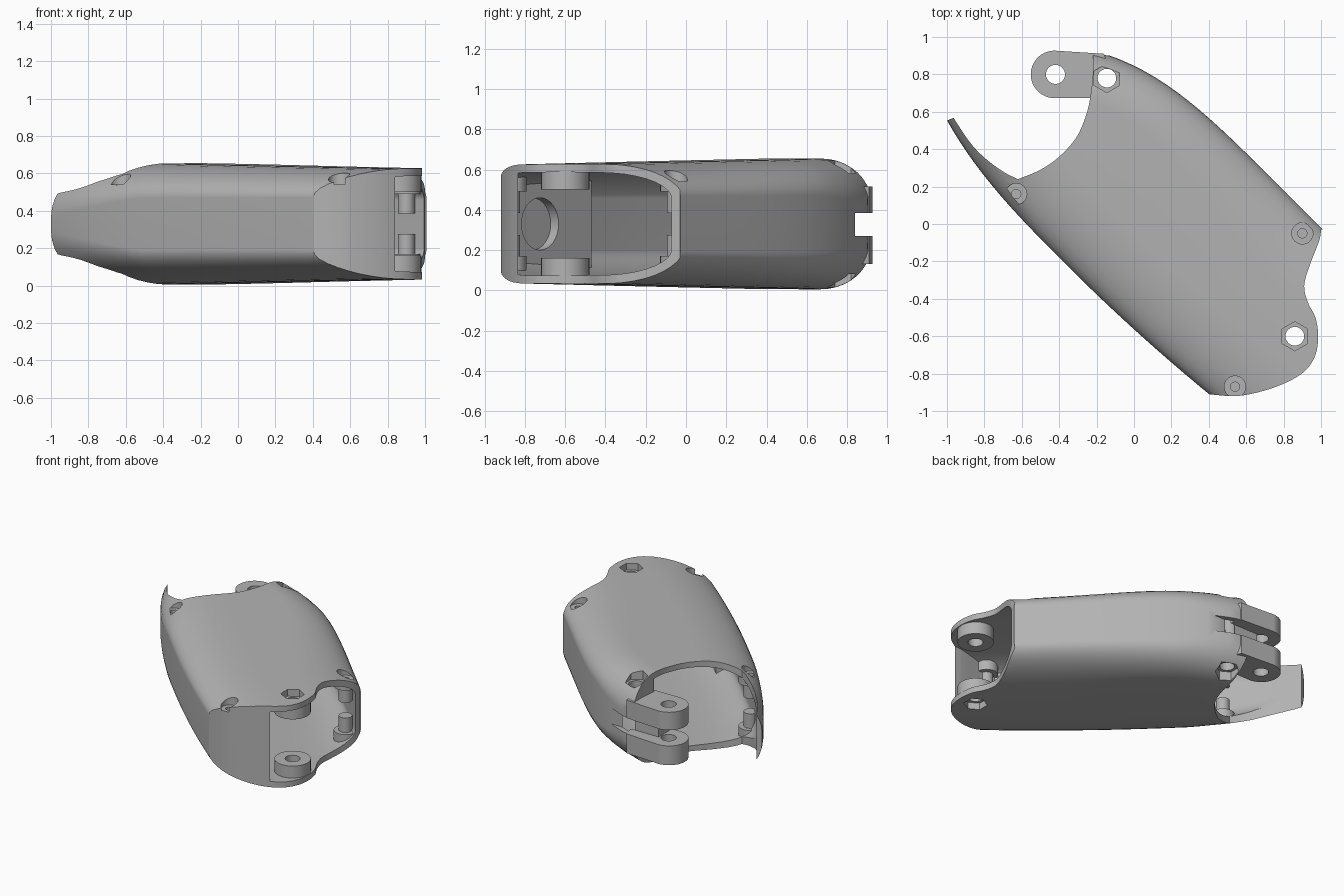
import bpy, bmesh, math
from mathutils import Matrix, Vector

cube = bpy.data.objects.get("Cube")
if cube:
    bpy.data.objects.remove(cube, do_unlink=True)

MID = 0.33          # mirror height of the whole part
R2 = math.sqrt(0.5)

grey = bpy.data.materials.new("plain grey")
grey.use_nodes = True
grey.diffuse_color = (0.45, 0.45, 0.45, 1)
grey.node_tree.nodes["Principled BSDF"].inputs["Base Color"].default_value = (0.45, 0.45, 0.45, 1)


def to_object(name, bm):
    bmesh.ops.recalc_face_normals(bm, faces=bm.faces)
    mesh = bpy.data.meshes.new(name)
    bm.to_mesh(mesh)
    bm.free()
    mesh.materials.append(grey)
    obj = bpy.data.objects.new(name, mesh)
    bpy.context.collection.objects.link(obj)
    return obj


def prism(name, points, z0, z1, matrix=None):
    bm = bmesh.new()
    face = bm.faces.new([bm.verts.new((x, y, z0)) for x, y in points])
    top = bmesh.ops.extrude_face_region(bm, geom=[face])["geom"]
    verts = [g for g in top if isinstance(g, bmesh.types.BMVert)]
    bmesh.ops.translate(bm, verts=verts, vec=(0, 0, z1 - z0))
    if matrix:
        bm.transform(matrix)
    return to_object(name, bm)


def circle(x, y, r, n=32, start=0.0, sweep=math.tau):
    steps = n if sweep == math.tau else n - 1
    return [(x + r * math.cos(start + sweep * i / steps),
             y + r * math.sin(start + sweep * i / steps)) for i in range(n)]


def rect(x0, x1, y0, y1):
    return [(x0, y0), (x1, y0), (x1, y1), (x0, y1)]


def combine(obj, other, operation):
    mod = obj.modifiers.new("combine", "BOOLEAN")
    mod.operation = operation
    mod.solver = "EXACT"
    mod.object = other
    bpy.context.view_layer.objects.active = obj
    bpy.ops.object.modifier_apply(modifier=mod.name)
    bpy.data.objects.remove(other, do_unlink=True)


def smooth_path(pts, steps=4):
    # Catmull-Rom curve through the points
    out = []
    p = [Vector(q) for q in [pts[0]] + pts + [pts[-1]]]
    for a, b, c, d in zip(p, p[1:], p[2:], p[3:]):
        for i in range(steps):
            t = i / steps
            q = b + 0.5 * t * (c - a + t * (2*a - 5*b + 4*c - d + t * (3*(b - c) + d - a)))
            out.append(tuple(q))
    return out + [pts[-1]]


def ramp(value, low, high):
    t = min(1, max(0, (value - low) / (high - low)))
    return t * t * (3 - 2 * t)


def tube(name, inset):
    # rounded section swept along the diagonal axis, slimmer at the rear
    bm = bmesh.new()
    rings = []
    stations, corner = 36, 10
    for s in range(stations + 1):
        u = -1.25 + 2.55 * s / stations
        k = u + 0.1
        left = -0.41 + (0.048 * k * k if k > 0 else -0.095 * k ** 3) + inset
        right = 0.693 - 0.065 * min(1.4, max(0, 0.5 - u)) ** 4 - inset
        high = 0.325 - 0.016 * max(0, u + 0.6) - inset
        flat = 0.14 - inset * 0.3 - 0.1 * min(1, max(0, (-0.35 - u) / 0.75))
        bend = 0.28 + 0.13 * ramp(u, -0.4, 0.7)
        angles = [math.pi / 2 * i / corner for i in range(corner + 1)]
        quarter = [(1 - math.cos(a), flat + (high - flat) * math.sin(a)) for a in angles]
        r = [(right - bend * c, w) for c, w in quarter]
        l = [(left + 0.4 * c, w) for c, w in quarter]
        loop = r + l[::-1] + [(v, -w) for v, w in l] + [(v, -w) for v, w in r[::-1]]
        rings.append([bm.verts.new(((u + v) * R2, (v - u) * R2, MID + w)) for v, w in loop])
    for a, b in zip(rings, rings[1:]):
        for i in range(len(a)):
            j = (i + 1) % len(a)
            bm.faces.new((a[i], a[j], b[j], b[i]))
    bm.faces.new(rings[0])
    bm.faces.new(rings[-1])
    return to_object(name, bm)


# Plan outline: scooped rear end and wavy front end
scoop = smooth_path([(-0.965, 0.568), (-0.88, 0.44), (-0.8, 0.355), (-0.7, 0.28), (-0.62, 0.24)])
scoop += smooth_path([(-0.62, 0.24), (-0.5, 0.29), (-0.4, 0.36), (-0.31, 0.46),
                      (-0.26, 0.57), (-0.235, 0.67), (-0.22, 0.8), (-0.22, 0.91)])[1:]
front = smooth_path([(1.0, -0.03), (0.99, -0.09), (0.94, -0.22), (0.91, -0.33), (0.93, -0.42),
                     (0.97, -0.5), (0.985, -0.6), (0.97, -0.7), (0.92, -0.78), (0.83, -0.84),
                     (0.7, -0.89), (0.55, -0.92), (0.4, -0.91)])
outline = ([(-1.05, 0.53)] + scoop + [(-0.13, 0.9), (-0.1, 1.2), (1.3, 0.1), (1.15, 0.0)] + front
           + [(0.25, -0.92), (-1.2, 0.4)])

shell = tube("cover_shell", 0)
combine(shell, prism("outline", outline, -0.2, 0.9), "INTERSECT")

# Cavity, open at both ends, leaving a wall across the lower front
cavity = tube("cavity", 0.04)
inner = [(1.6, -0.83), (1.6, 1.5), (-1.6, 1.5), (-1.6, -0.2), (0.2, -0.86),
         (0.6, -0.86), (0.78, -0.835)]
combine(cavity, prism("inner", inner, -0.2, 0.9), "INTERSECT")

# Stepped screw posts and pivot bosses are left standing inside the cavity
screws = [(-0.63, 0.16), (0.9, -0.05), (0.54, -0.87)]
pivots = [(-0.145, 0.78), (0.86, -0.6)]
for points, radius, gap in ((screws, 0.045, 0.055), (screws, 0.078, 0.16), (pivots, 0.12, 0.17)):
    for x, y in points:
        for z0, z1 in ((-0.2, MID - gap), (MID + gap, 0.9)):
            combine(cavity, prism("post", circle(x, y, radius), z0, z1), "DIFFERENCE")

# Flat mounting pad on the side wall
diagonal = Matrix.Rotation(-math.pi / 4, 4, "Z")
pad = prism("pad", rect(0.395, 1.3, -0.6, -0.27), -0.2, 0.9, diagonal)
combine(cavity, pad, "DIFFERENCE")
combine(shell, cavity, "DIFFERENCE")

# Round recess in the pad
turn = diagonal @ Matrix.Translation((0.755, 0, MID)) @ Matrix.Rotation(math.pi / 2, 4, "X")
combine(shell, prism("recess", circle(0, 0, 0.13), 0.15, 0.325, turn), "DIFFERENCE")

# Screw counterbores on the upper side
for x, y in screws:
    combine(shell, prism("bore", circle(x, y, 0.057), 0.54, 0.9), "DIFFERENCE")
    combine(shell, prism("pilot", circle(x, y, 0.025, 16), 0.45, 0.8), "DIFFERENCE")

# Pivot holes with hexagonal nut pockets on both sides
for x, y in pivots:
    combine(shell, prism("pin", circle(x, y, 0.05), -0.2, 0.9), "DIFFERENCE")
    hexagon = circle(x, y, 0.078, 6, math.pi / 6)
    for z0, z1 in ((-0.2, 0.08), (0.58, 0.9)):
        combine(shell, prism("nut", hexagon, z0, z1), "DIFFERENCE")

# Slot through the rear corner
slot = prism("slot", rect(-0.6, 0.2, 0.84, 1.2), 0.27, 0.385)
combine(shell, slot, "DIFFERENCE")

# Rear hinge: two rounded lugs joined by a web
cap = circle(-0.425, 0.8, 0.127, 24, math.pi / 2, math.pi)
lug_shape = cap + [(-0.16, 0.675), (-0.12, 0.78), (-0.16, 0.91)]
lugs = prism("hinge_lugs", lug_shape, 0.13, 0.27)
combine(lugs, prism("upper_lug", lug_shape, 0.385, 0.515), "UNION")
combine(lugs, prism("web", rect(-0.36, -0.17, 0.685, 0.83), 0.2, 0.45), "UNION")
for x, y in ((-0.42, 0.8), pivots[0]):
    combine(lugs, prism("pin", circle(x, y, 0.051), -0.2, 0.9), "DIFFERENCE")

# Smooth shading with crisp edges
for obj in (shell, lugs):
    bpy.ops.object.select_all(action="DESELECT")
    obj.select_set(True)
    bpy.context.view_layer.objects.active = obj
    bpy.ops.object.shade_smooth_by_angle(angle=math.radians(28))
    weighted = obj.modifiers.new("even normals", "WEIGHTED_NORMAL")
    weighted.keep_sharp = True
